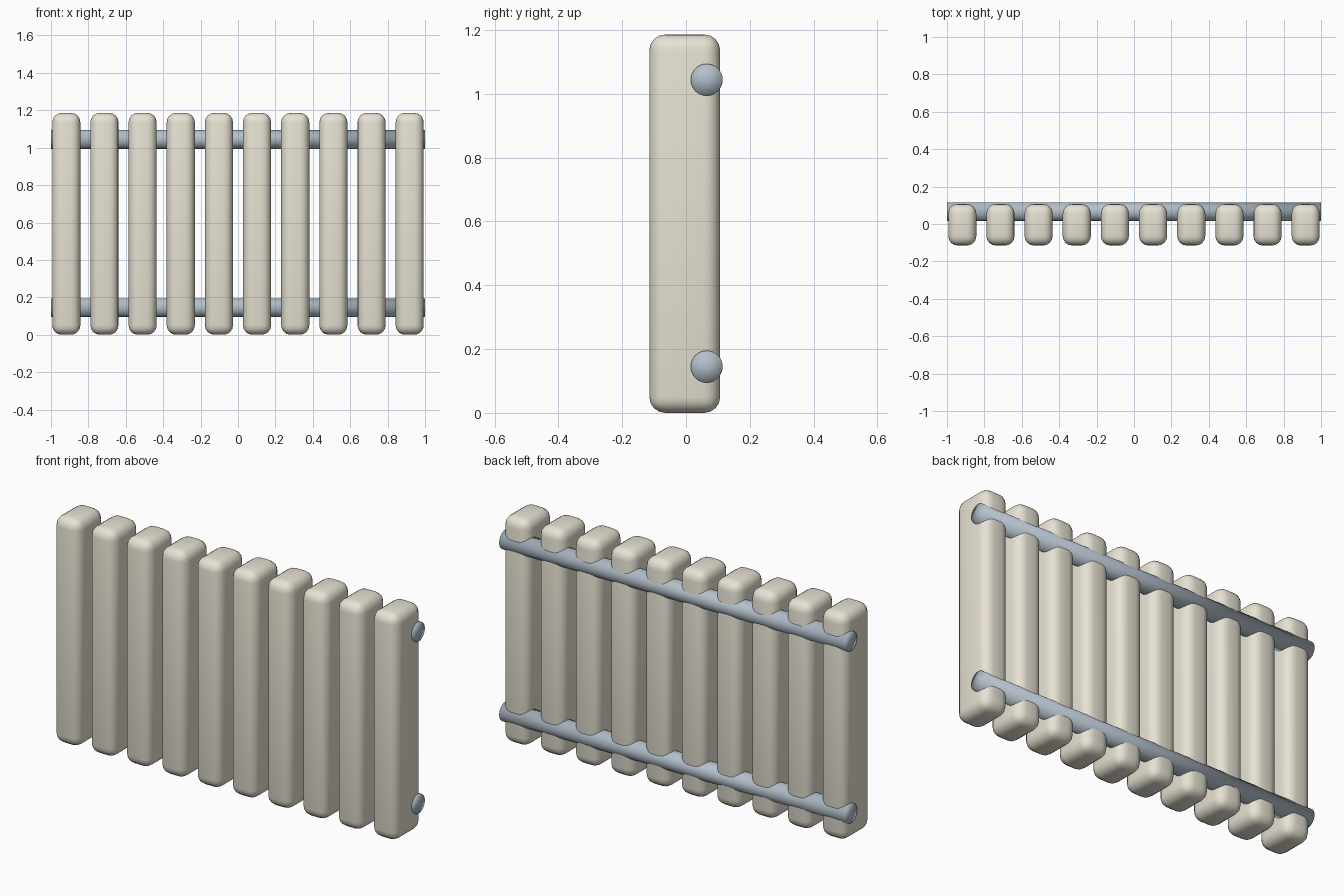
import bpy
from math import radians

if "Cube" in bpy.data.objects:
    bpy.data.objects.remove(bpy.data.objects["Cube"])


def material(name, color):
    m = bpy.data.materials.new(name)
    m.diffuse_color = (*color, 1)
    m.use_nodes = True
    m.node_tree.nodes["Principled BSDF"].inputs["Base Color"].default_value = m.diffuse_color
    return m


cream = material("cream_enamel", (0.80, 0.76, 0.65))
steel = material("blue_grey_steel", (0.45, 0.53, 0.60))


def column(name, x):
    # Rounded upright box
    bpy.ops.mesh.primitive_cube_add(size=1, location=(x, -0.004, 0.593))
    ob = bpy.context.object
    ob.name = name
    ob.scale = (0.15, 0.222, 1.186)
    bpy.ops.object.transform_apply(location=False, rotation=False, scale=True)
    bevel = ob.modifiers.new("rounding", 'BEVEL')
    bevel.width = 0.05
    bevel.segments = 4
    bpy.ops.object.shade_smooth()
    ob.data.materials.append(cream)


def pipe(name, z):
    # Horizontal pipe set into the backs of the columns
    bpy.ops.mesh.primitive_cylinder_add(
        vertices=32, radius=0.05, depth=2.0, end_fill_type='TRIFAN',
        location=(0, 0.065, z), rotation=(0, radians(90), 0))
    ob = bpy.context.object
    ob.name = name
    bpy.ops.object.shade_smooth()
    ob.data.materials.append(steel)


# Row of ten columns
for i in range(10):
    column(f"radiator_column_{i + 1}", (i - 4.5) * 0.204)

# Supply and return pipes
pipe("lower_pipe", 0.145)
pipe("upper_pipe", 1.044)
